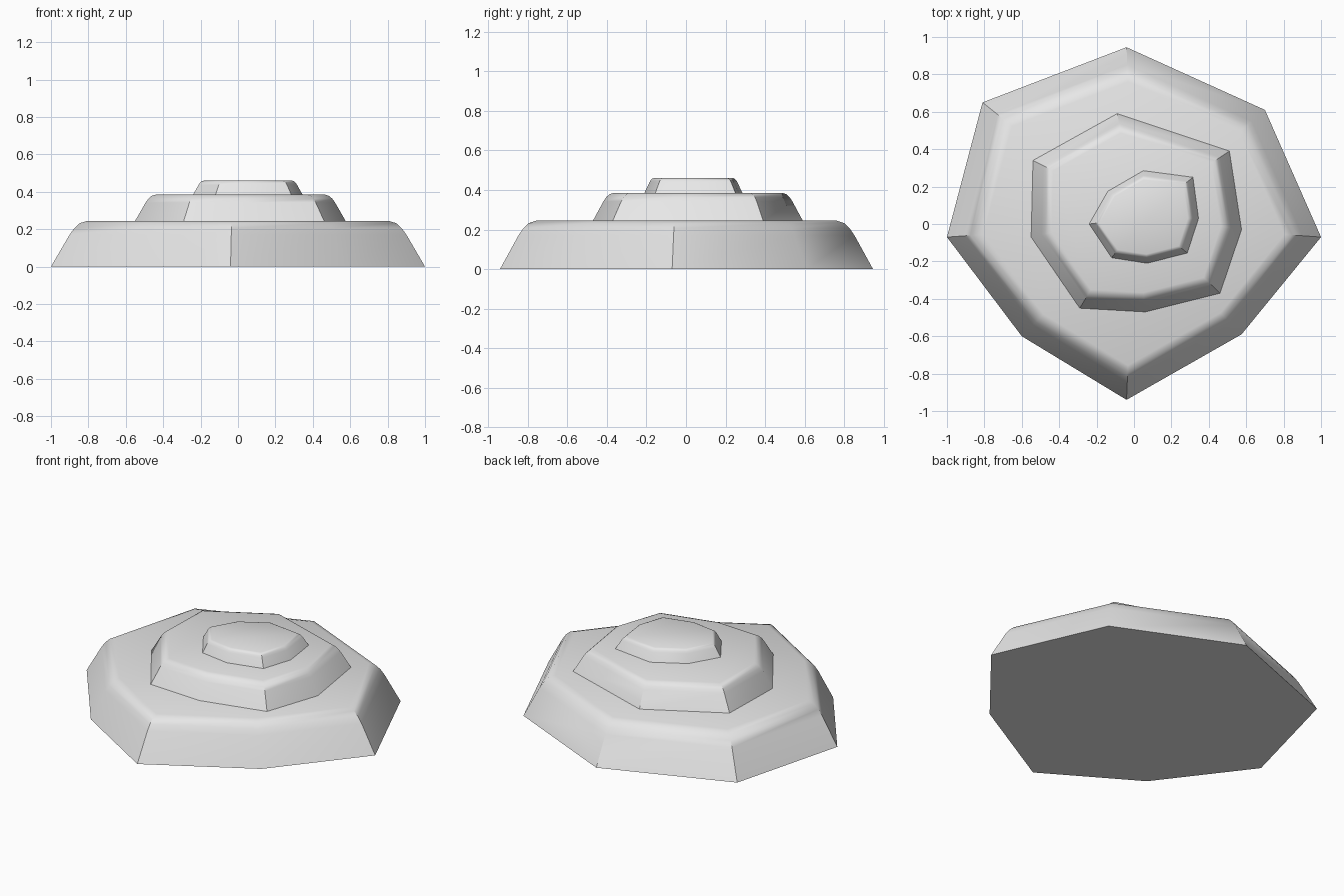
import bpy
import bmesh
import math

cube = bpy.data.objects.get("Cube")
if cube:
    bpy.data.objects.remove(cube, do_unlink=True)

stone = bpy.data.materials.new("stone_grey")
stone.use_nodes = True
GREY = (0.8, 0.8, 0.8, 1)
stone.diffuse_color = GREY
stone.node_tree.nodes["Principled BSDF"].inputs["Base Color"].default_value = GREY

# Rounded shoulder shared by the tiers: (outline scale, height fraction)
SHOULDER = [(1, 0), (0.9, 0.7), (0.875, 0.84), (0.845, 0.95), (0.805, 1)]


def tier(name, outline, low, high, closed):
    """Stack shrinking copies of an irregular outline into a rounded step."""
    cx = (min(p[0] for p in outline) + max(p[0] for p in outline)) / 2
    cy = (min(p[1] for p in outline) + max(p[1] for p in outline)) / 2
    bm = bmesh.new()
    rings = [[bm.verts.new((cx + (x - cx) * s, cy + (y - cy) * s, low + (high - low) * t))
              for x, y in outline] for s, t in SHOULDER]
    n = len(outline)
    for a, b in zip(rings, rings[1:]):
        for i in range(n):
            j = (i + 1) % n
            bm.faces.new((a[i], a[j], b[j], b[i]))
    bm.faces.new(rings[-1])
    if closed:
        bm.faces.new(rings[0])
    bmesh.ops.recalc_face_normals(bm, faces=bm.faces)
    # Open tiers still need their top facing up
    top = max(bm.faces, key=lambda f: f.calc_center_median().z)
    if top.normal.z < 0:
        bmesh.ops.reverse_faces(bm, faces=bm.faces)
    mesh = bpy.data.meshes.new(name)
    bm.to_mesh(mesh)
    bm.free()
    mesh.materials.append(stone)
    obj = bpy.data.objects.new(name, mesh)
    bpy.context.collection.objects.link(obj)
    bpy.ops.object.select_all(action="DESELECT")
    obj.select_set(True)
    bpy.context.view_layer.objects.active = obj
    bpy.ops.object.shade_smooth_by_angle(angle=math.radians(40))


# Broad base slab
tier("lower_tier", [(-0.04, -0.94), (0.575, -0.59), (1, -0.07), (0.7, 0.61),
                    (-0.04, 0.945), (-0.81, 0.65), (-1, -0.07), (-0.6, -0.6)],
     0, 0.245, True)

# Middle step
tier("middle_tier", [(0.06, -0.47), (0.46, -0.37), (0.575, -0.03), (0.51, 0.39),
                     (-0.09, 0.59), (-0.54, 0.34), (-0.55, -0.07), (-0.29, -0.45)],
     0.245, 0.385, False)

# Small top step
tier("upper_tier", [(0.07, -0.21), (0.285, -0.155), (0.345, 0.03), (0.315, 0.25),
                    (0.05, 0.285), (-0.14, 0.175), (-0.24, 0), (-0.12, -0.18)],
     0.385, 0.46, False)
